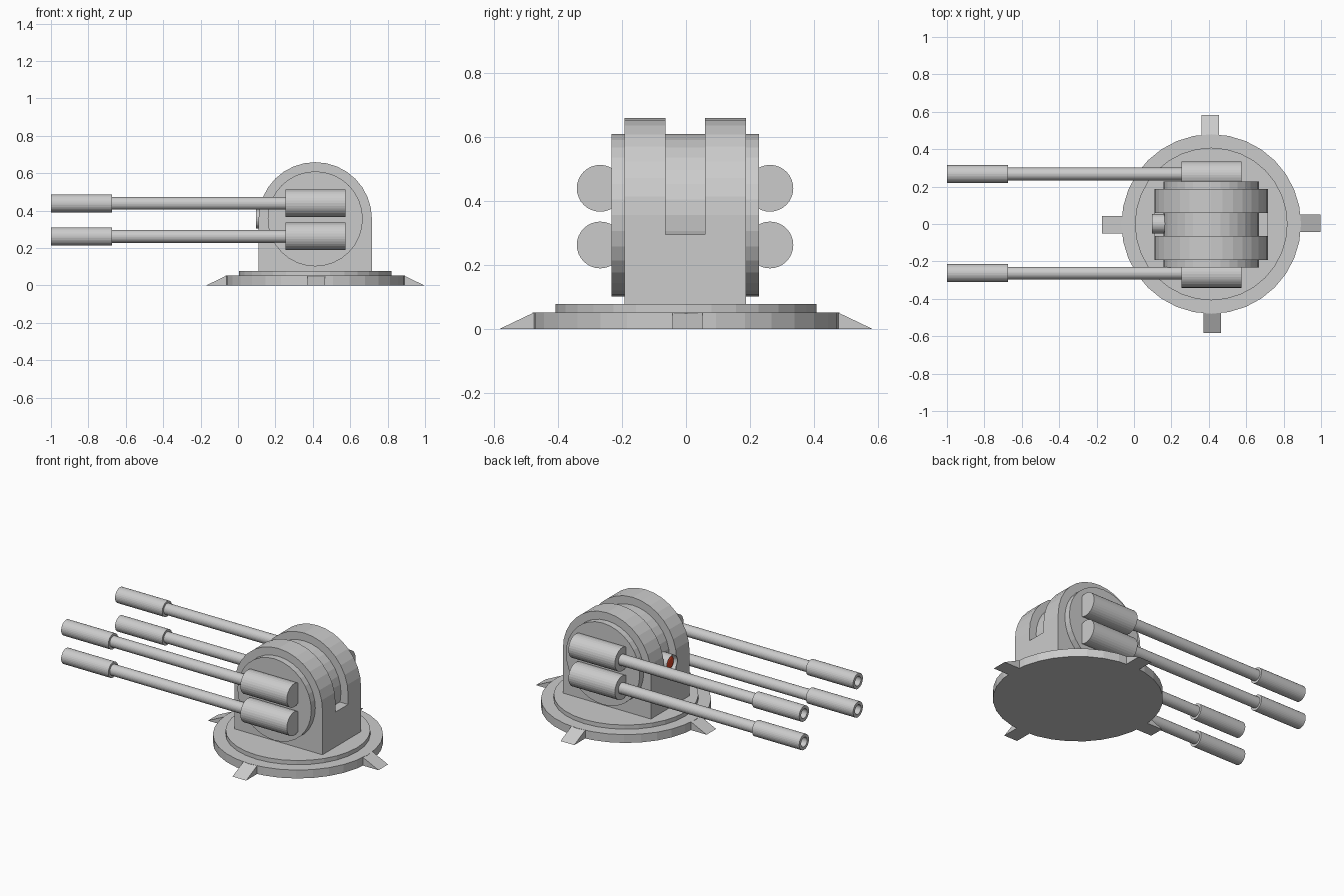
import bpy, bmesh, math
from mathutils import Matrix, Vector

if "Cube" in bpy.data.objects:
    bpy.data.objects.remove(bpy.data.objects["Cube"])

CX, CY, CZ = 0.413, -0.002, 0.356   # turret pivot
SIDES = 32


def make(name, bm, loc=(0, 0, 0)):
    bmesh.ops.remove_doubles(bm, verts=bm.verts, dist=1e-5)
    bmesh.ops.recalc_face_normals(bm, faces=bm.faces)
    me = bpy.data.meshes.new(name)
    bm.to_mesh(me)
    bm.free()
    ob = bpy.data.objects.new(name, me)
    ob.location = loc
    bpy.context.collection.objects.link(ob)
    return ob


def lathe(name, profile, axis, loc):
    """Revolve (distance along axis, radius) points; zero radius closes an end."""
    bm = bmesh.new()
    rings = []
    for d, r in profile:
        ring = []
        for i in range(SIDES if r else 1):
            a = 2 * math.pi * i / SIDES
            u, v = r * math.cos(a), r * math.sin(a)
            co = {'X': (d, u, v), 'Y': (u, d, v), 'Z': (u, v, d)}[axis]
            ring.append(bm.verts.new(co))
        rings.append(ring)
    for p, q in zip(rings, rings[1:]):
        if len(p) == 1:
            bm.faces.new(q)
        elif len(q) == 1:
            bm.faces.new(p)
        else:
            for i in range(SIDES):
                j = (i + 1) % SIDES
                bm.faces.new((p[i], p[j], q[j], q[i]))
    # end caps are n-gons, so the axis points are not needed
    bmesh.ops.delete(bm, geom=[v for v in bm.verts if not v.link_faces], context='VERTS')
    return make(name, bm, loc)


def extrude_y(name, pts, y0, y1, loc=(0, 0, 0)):
    """Extrude an x-z outline from y0 to y1."""
    bm = bmesh.new()
    face = bm.faces.new([bm.verts.new((x, y0, z)) for x, z in pts])
    ext = bmesh.ops.extrude_face_region(bm, geom=[face])
    bmesh.ops.translate(bm, vec=(0, y1 - y0, 0),
                        verts=[g for g in ext['geom'] if isinstance(g, bmesh.types.BMVert)])
    return make(name, bm, loc)


# Stepped round base
lathe("base_plate", [(0, 0), (0, 0.48), (0.052, 0.48), (0.052, 0.408),
                     (0.078, 0.408), (0.078, 0)], 'Z', (CX, 0, 0))

# Four sloped feet around the base
for k in range(4):
    foot = extrude_y(f"base_foot_{k + 1}", [(0.44, 0), (0.584, 0), (0.475, 0.052), (0.44, 0.052)],
                     -0.042, 0.052, (CX, 0, 0))
    foot.rotation_euler.z = k * math.pi / 2

# Arched housing with a central groove
R = 0.303
arch = [(-R, 0.07 - CZ)] + [(-R * math.cos(math.pi * i / 16), R * math.sin(math.pi * i / 16))
                            for i in range(17)] + [(R, 0.07 - CZ)]
housing = extrude_y("housing", arch, -0.19, 0.19, (CX, CY, CZ))
cutter = extrude_y("groove_cutter", [(-0.4, 0.295 - CZ), (0.4, 0.295 - CZ), (0.4, 0.4), (-0.4, 0.4)],
                   -0.062, 0.062, (CX, CY, CZ))
cutter.hide_render = True
mod = housing.modifiers.new("groove", 'BOOLEAN')
mod.operation = 'DIFFERENCE'
mod.solver = 'EXACT'
mod.object = cutter
bpy.context.view_layer.objects.active = housing
bpy.ops.object.modifier_apply(modifier=mod.name)
bpy.data.objects.remove(cutter)

# Pivot drum through the housing
lathe("pivot_drum", [(-0.23, 0), (-0.23, 0.254), (0.23, 0.254), (0.23, 0)], 'Y', (CX, CY, CZ))

# Sensor tube and red lens in the groove
lathe("sensor_tube", [(0.12, 0), (0.12, 0.04), (0.095, 0.052), (0.2, 0.052), (0.2, 0)],
      'X', (0, CY + 0.003, CZ))
lens = lathe("sensor_lens", [(0.105, 0), (0.105, 0.026), (0.112, 0.04), (0.13, 0.04), (0.13, 0)],
             'X', (0, CY + 0.003, CZ))
red = bpy.data.materials.new("red_lens")
red.diffuse_color = (0.7, 0.06, 0.02, 1)
red.use_nodes = True
red.node_tree.nodes["Principled BSDF"].inputs["Base Color"].default_value = red.diffuse_color
lens.data.materials.append(red)

# Four guns: breech, barrel and hollow muzzle
for side, sy in (("left", 1), ("right", -1)):
    for level, z in (("upper", 0.44), ("lower", 0.263)):
        lathe(f"{side}_{level}_breech", [(0.255, 0), (0.255, 0.073), (0.575, 0.073), (0.575, 0)],
              'X', (0, sy * 0.265 - 0.003, z))
        lathe(f"{side}_{level}_barrel",
              [(-0.9, 0), (-0.9, 0.029), (-1, 0.029), (-1, 0.048), (-0.675, 0.048),
               (-0.675, 0.034), (0.27, 0.034), (0.27, 0)],
              'X', (0, sy * 0.265 + 0.002, z - 0.001))
